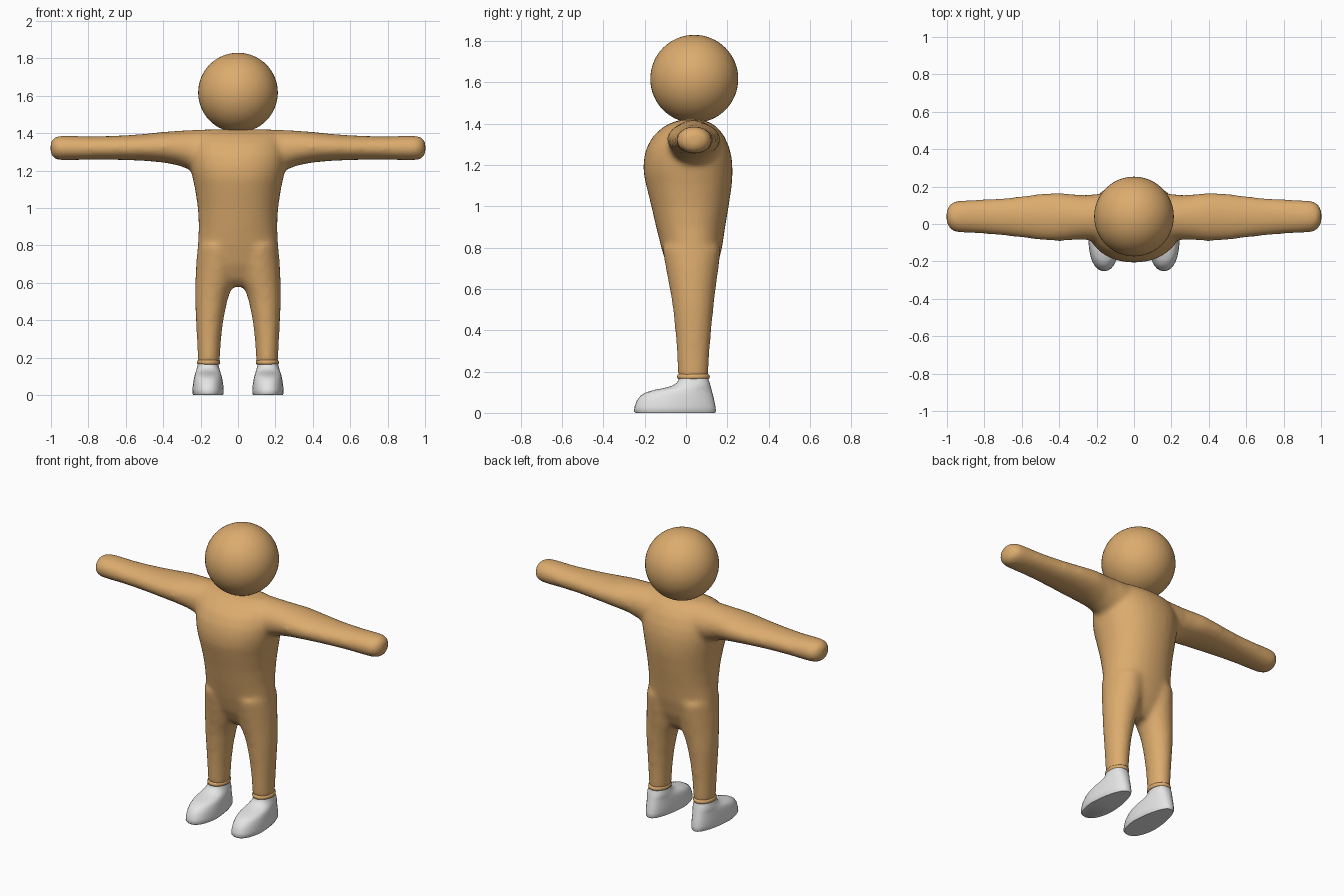
import bpy, bmesh, math


def material(name, colour):
    m = bpy.data.materials.new(name)
    m.diffuse_color = (*colour, 1)
    return m


TAN = material("tan", (0.72, 0.41, 0.155))
WHITE = material("off white", (0.78, 0.78, 0.78))
N = 32


def loft(bm, rings, point, power=2.0):
    """Skin closed oval rings; each is (pos, a_low, a_high, b_low, b_high)."""
    loops = []
    for pos, a0, a1, b0, b1 in rings:
        loop = []
        for i in range(N):
            t = 2 * math.pi * i / N
            c, s = math.cos(t), math.sin(t)
            u = math.copysign(abs(c) ** (2 / power), c)
            v = math.copysign(abs(s) ** (2 / power), s)
            a = (a0 + a1) / 2 + u * (a1 - a0) / 2
            b = (b0 + b1) / 2 + v * (b1 - b0) / 2
            loop.append(bm.verts.new(point(pos, a, b)))
        loops.append(loop)
    for p, q in zip(loops, loops[1:]):
        for i in range(N):
            j = (i + 1) % N
            bm.faces.new((p[i], p[j], q[j], q[i]))
    bm.faces.new(loops[0][::-1])
    bm.faces.new(loops[-1])


def finish(bm, name, mat):
    bmesh.ops.recalc_face_normals(bm, faces=bm.faces)
    for f in bm.faces:
        f.smooth = True
    me = bpy.data.meshes.new(name)
    bm.to_mesh(me)
    bm.free()
    me.materials.append(mat)
    ob = bpy.data.objects.new(name, me)
    bpy.context.collection.objects.link(ob)
    return ob


# Torso: z, x range, y range
torso = [
    (0.58, -.05, .05, -.01, .08), (0.62, -.12, .12, -.05, .115),
    (0.70, -.20, .20, -.09, .15), (0.80, -.215, .215, -.12, .175),
    (0.90, -.21, .21, -.145, .19), (1.00, -.215, .215, -.168, .207),
    (1.10, -.23, .23, -.193, .222), (1.16, -.243, .243, -.206, .226),
    (1.22, -.255, .255, -.206, .224), (1.28, -.26, .26, -.193, .212),
    (1.34, -.25, .25, -.16, .186), (1.385, -.24, .24, -.11, .15),
    (1.41, -.22, .22, -.06, .11), (1.42, -.19, .19, -.02, .07)]
# Arm: x, y range, z range
arm = [
    (0.00, -.09, .16, 1.20, 1.418), (0.20, -.09, .16, 1.19, 1.418),
    (0.26, -.085, .155, 1.205, 1.417), (0.32, -.086, .158, 1.228, 1.413),
    (0.40, -.092, .168, 1.243, 1.407), (0.50, -.086, .162, 1.252, 1.396),
    (0.60, -.073, .149, 1.256, 1.389), (0.70, -.062, .138, 1.258, 1.385),
    (0.80, -.053, .132, 1.258, 1.383), (0.90, -.048, .128, 1.255, 1.387),
    (0.95, -.045, .125, 1.255, 1.387), (0.98, -.032, .112, 1.262, 1.38),
    (0.995, -.01, .09, 1.275, 1.367), (1.002, .01, .07, 1.29, 1.352)]
# Leg: z, x range, y range
leg = [
    (0.165, .098, .214, -.038, .108), (0.30, .09, .22, -.045, .115),
    (0.40, .078, .225, -.053, .123), (0.50, .058, .23, -.063, .133),
    (0.55, .042, .23, -.07, .138), (0.60, .02, .229, -.079, .144),
    (0.70, .0, .224, -.098, .158), (0.80, .0, .215, -.115, .17)]

# Suit: torso and limbs fused and softened into one skin
bm = bmesh.new()
loft(bm, torso, lambda z, x, y: (x, y, z), 2.15)
for side in (-1, 1):
    loft(bm, arm, lambda x, y, z: (side * x, y, z))
    loft(bm, leg, lambda z, x, y: (side * x, y, z))
body = finish(bm, "body_suit", TAN)
remesh = body.modifiers.new("fuse", 'REMESH')
remesh.mode = 'VOXEL'
remesh.voxel_size = 0.013
remesh.use_smooth_shade = True
soft = body.modifiers.new("soften", 'SMOOTH')
soft.factor = 0.5
soft.iterations = 14

# Head
bm = bmesh.new()
bmesh.ops.create_uvsphere(bm, u_segments=48, v_segments=32, radius=0.213)
bmesh.ops.translate(bm, verts=bm.verts, vec=(0, 0.04, 1.617))
finish(bm, "head", TAN)

# Shoe: z, half width, y range
shoe = [
    (0.000, .080, -.245, .140), (0.008, .085, -.252, .145),
    (0.03, .085, -.249, .143), (0.06, .082, -.238, .137),
    (0.085, .078, -.218, .131), (0.10, .075, -.192, .127),
    (0.112, .071, -.150, .124), (0.12, .068, -.108, .122),
    (0.13, .065, -.070, .119), (0.145, .060, -.045, .115),
    (0.16, .056, -.036, .109), (0.175, .053, -.033, .106)]


def shoe_point(side):
    def point(z, x, y):
        # heel narrower than toe near the sole
        narrow = 1 - 0.22 * max(0, min(1, (y + .1) / .2)) * max(0, 1 - z / .15)
        return (side * (0.16 + (x - 0.0) * narrow), y, z)
    return point


for side, label in ((-1, "left"), (1, "right")):
    bm = bmesh.new()
    loft(bm, [(z, -w, w, a, b) for z, w, a, b in shoe], shoe_point(side), 2.3)
    ob = finish(bm, label + "_shoe", WHITE)
    bpy.context.view_layer.objects.active = ob
    ob.select_set(True)
    bpy.ops.object.shade_smooth_by_angle(angle=math.radians(50))
    ob.select_set(False)

    # Trouser cuff: a thin rolled hem
    bm = bmesh.new()
    hem = [(0.163, .054, .071), (0.166, .060, .077),
           (0.175, .062, .079), (0.184, .060, .077), (0.188, .054, .071)]
    loft(bm, [(z, .157 - w, .157 + w, .036 - d, .036 + d) for z, w, d in hem],
         lambda z, x, y: (side * x, y, z))
    finish(bm, label + "_cuff", TAN)
